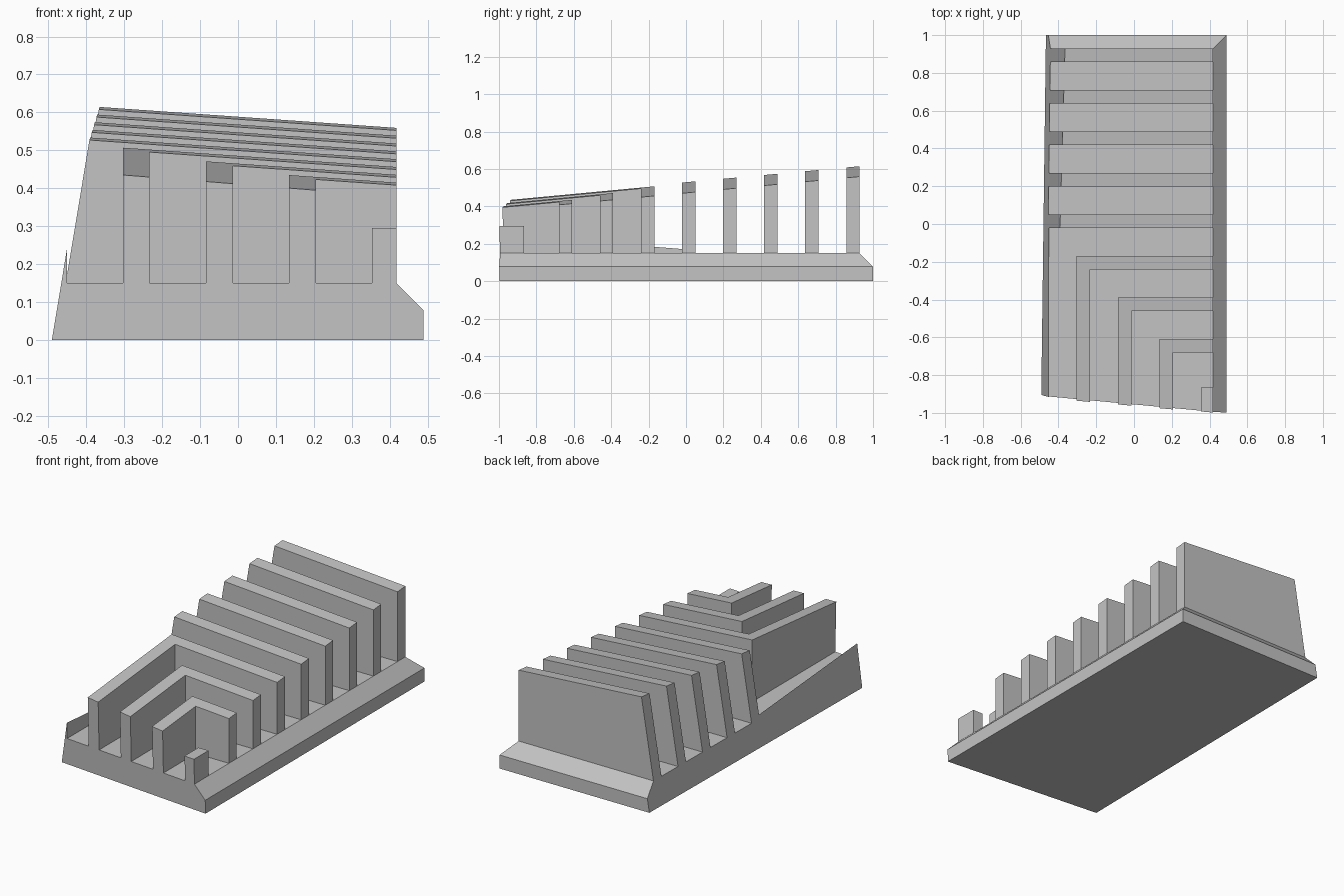
import bpy, bmesh
from mathutils import Vector

cube = bpy.data.objects.get("Cube")
if cube:
    bpy.data.objects.remove(cube, do_unlink=True)

GREY = (0.55, 0.55, 0.55, 1.0)
mat = bpy.data.materials.new("plain grey")
mat.use_nodes = True
mat.diffuse_color = GREY
mat.node_tree.nodes["Principled BSDF"].inputs["Base Color"].default_value = GREY

# Trimming planes: (point, outward normal)
SIDE = ((-0.491, -0.905, 0), (-1, 0.013, 0.166))       # leaning left flank
FRONT = ((-0.491, -0.905, 0), (-0.093, -1, -0.03))     # skewed front
ROOF = ((0.418, -0.02, 0.47), (0.0705, -0.094, 1))     # sloping fin tops
CHAMFER_X = ((0.49, 0, 0.078), (1, 0, 1))
CHAMFER_Y = ((0, 1.0, 0.078), (0, 1, 1))

FLOOR, EDGE = 0.15, 0.418      # floor height, fin end on the +x side
PITCH, THICK = 0.2195, 0.071   # fin spacing and thickness
BACK = 0.928                   # rear face of the last fin


def prism(name, outline, z0, z1, planes):
    """Extrude an outline (counter-clockwise) and trim it by planes."""
    bm = bmesh.new()
    face = bm.faces.new([bm.verts.new((x, y, z0)) for x, y in outline])
    up = bmesh.ops.extrude_face_region(bm, geom=[face], use_keep_orig=True)["geom"]
    bmesh.ops.translate(bm, vec=(0, 0, z1 - z0),
                        verts=[v for v in up if isinstance(v, bmesh.types.BMVert)])
    for co, no in planes:
        cut = bmesh.ops.bisect_plane(bm, geom=bm.verts[:] + bm.edges[:] + bm.faces[:],
                                     dist=1e-5, plane_co=Vector(co),
                                     plane_no=Vector(no).normalized(), clear_outer=True)
        rim = [e for e in cut["geom_cut"] if isinstance(e, bmesh.types.BMEdge)
               and e.is_boundary]
        if rim:
            bmesh.ops.holes_fill(bm, edges=rim, sides=0)
    bmesh.ops.recalc_face_normals(bm, faces=bm.faces[:])
    mesh = bpy.data.meshes.new(name)
    bm.to_mesh(mesh)
    bm.free()
    mesh.materials.append(mat)
    obj = bpy.data.objects.new(name, mesh)
    bpy.context.collection.objects.link(obj)
    return obj


def rect(x0, x1, y0, y1):
    return [(x0, y0), (x1, y0), (x1, y1), (x0, y1)]


# Base slab with chamfered right and rear edges
prism("base", rect(-0.7, 0.49, -1.2, 1.0), 0, FLOOR,
      [SIDE, FRONT, CHAMFER_X, CHAMFER_Y])

# Straight cross fins
for i in range(5):
    y = BACK - i * PITCH
    prism(f"cross_fin_{i + 1}", rect(-0.7, EDGE, y - THICK, y), FLOOR, 0.9, [SIDE, ROOF])

# Nested corner fins: a cross arm plus a leg running to the front
for i in range(3):
    x, y = -0.304 + i * PITCH, BACK - (i + 5) * PITCH
    outline = [(x, y), (x, -1.2), (x + THICK, -1.2), (x + THICK, y - THICK),
               (EDGE, y - THICK), (EDGE, y)]
    prism(f"corner_fin_{i + 1}", outline, FLOOR, 0.9, [FRONT, ROOF])

# Short post in the front corner
prism("corner_post", rect(0.354, EDGE, -1.2, -0.866), FLOOR, 0.295, [FRONT])

# Thin wedge wall along the left flank
prism("flank_wall", rect(-0.7, -0.451, -1.2, BACK - 4 * PITCH - THICK), FLOOR, 0.6,
      [SIDE, FRONT])
